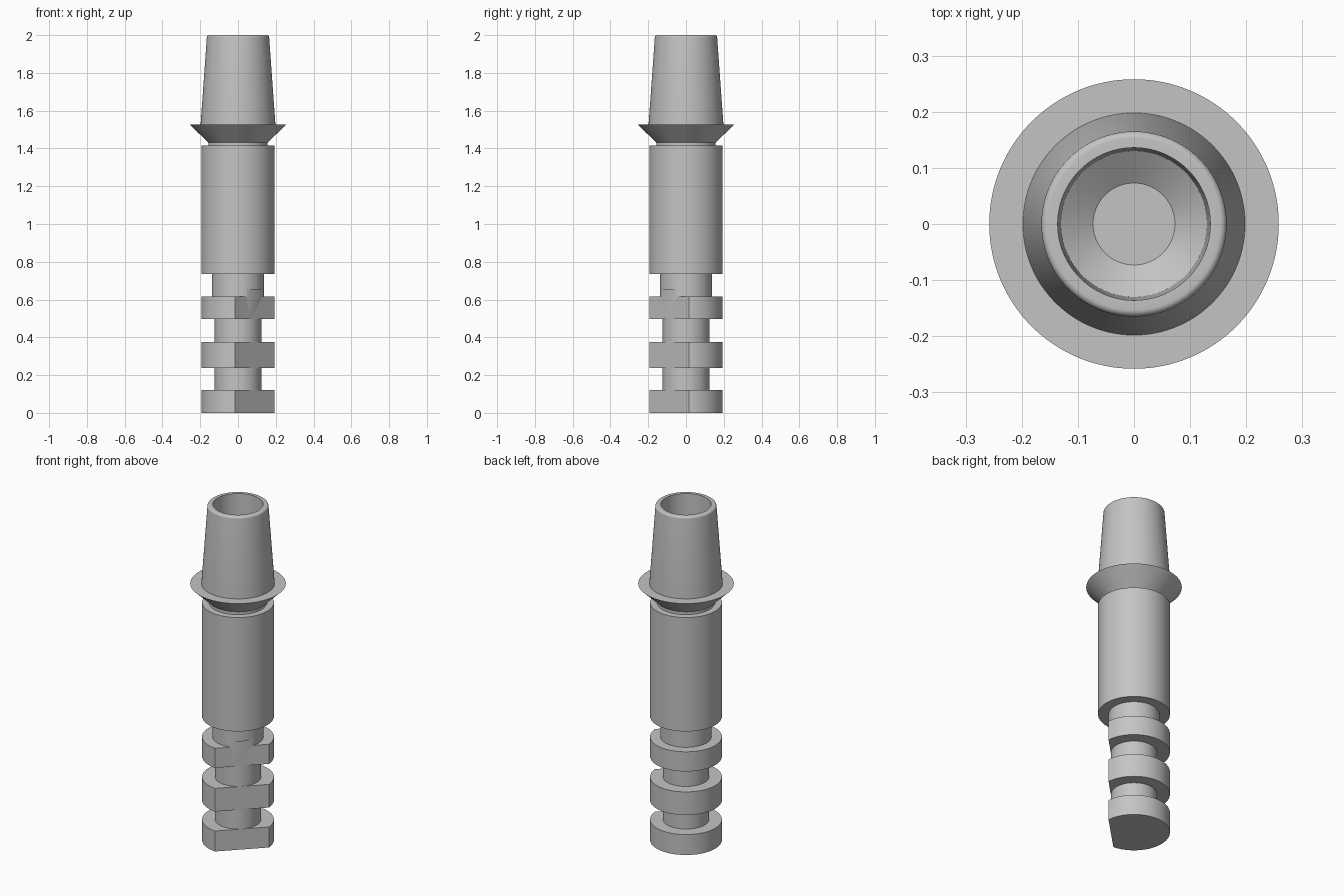
import bpy, bmesh, math
from mathutils import Matrix

SEGMENTS = 128

cube = bpy.data.objects.get("Cube")
if cube:
    bpy.data.objects.remove(cube)

steel = bpy.data.materials.new("grey steel")
steel.use_nodes = True
colour = (0.55, 0.55, 0.55, 1)
steel.diffuse_color = colour
steel.node_tree.nodes["Principled BSDF"].inputs["Base Color"].default_value = colour


def add_object(name, bm):
    mesh = bpy.data.meshes.new(name)
    bm.to_mesh(mesh)
    bm.free()
    obj = bpy.data.objects.new(name, mesh)
    bpy.context.collection.objects.link(obj)
    mesh.materials.append(steel)
    return obj


def revolve(name, profile):
    """Turn a radius/height profile about z and cap both open ends."""
    bm = bmesh.new()
    rings = []
    for r, z in profile:
        ring = bmesh.ops.create_circle(bm, segments=SEGMENTS, radius=r,
                                       matrix=Matrix.Translation((0, 0, z)))
        rings.append(ring["verts"])
    for low, high in zip(rings, rings[1:]):
        for i in range(SEGMENTS):
            j = (i + 1) % SEGMENTS
            bm.faces.new((low[i], low[j], high[j], high[i]))
    bm.faces.new(rings[0])
    bm.faces.new(rings[-1])
    bmesh.ops.recalc_face_normals(bm, faces=bm.faces)
    return add_object(name, bm)


def smooth(obj):
    bpy.ops.object.select_all(action="DESELECT")
    obj.select_set(True)
    bpy.context.view_layer.objects.active = obj
    bpy.ops.object.shade_smooth_by_angle(angle=math.radians(25))


# Grooved shank: three wide rings separated by necks
ring_r, groove_r, neck_r = 0.194, 0.124, 0.137
shank = revolve("grooved_shank", [
    (ring_r, 0), (ring_r, 0.122), (groove_r, 0.122), (groove_r, 0.238),
    (ring_r, 0.238), (ring_r, 0.376), (groove_r, 0.376), (groove_r, 0.498),
    (ring_r, 0.498), (ring_r, 0.615), (neck_r, 0.615), (neck_r, 0.78)])

# Flat milled across the rings on the front left side
flat_distance, flat_top = 0.125, 0.65
bm = bmesh.new()
bmesh.ops.create_cube(bm, size=1, matrix=(
    Matrix.Rotation(math.radians(-45), 4, "Z")
    @ Matrix.Translation((flat_distance + 0.1, 0, flat_top / 2 - 0.1))
    @ Matrix.Diagonal((0.2, 0.6, flat_top + 0.2, 1))))
cutter = add_object("flat_cutter", bm)
cutter.hide_render = True
cut = shank.modifiers.new("flat", "BOOLEAN")
cut.operation = "DIFFERENCE"
cut.solver = "EXACT"
cut.object = cutter
bpy.context.view_layer.objects.active = shank
bpy.ops.object.modifier_apply(modifier=cut.name)
bpy.data.objects.remove(cutter)

# Plain cylindrical sleeve
sleeve = revolve("sleeve", [(ring_r, 0.736), (ring_r, 1.415)])

# Flared collar under the taper
collar = revolve("collar", [(0.157, 1.39), (0.157, 1.432), (0.258, 1.528)])

# Hollow taper with rounded rim and conical bore bottom
fillet = 0.012
rim = [(0.165 - fillet * (1 - math.cos(a)), 2 - fillet * (1 - math.sin(a)))
       for a in (math.radians(d) for d in range(0, 91, 15))]
taper = revolve("hollow_taper", [(0.198, 1.5), (0.198, 1.528)] + rim
                + [(0.136, 2), (0.130, 1.62), (0.073, 1.58)])

for part in (shank, sleeve, collar, taper):
    smooth(part)
